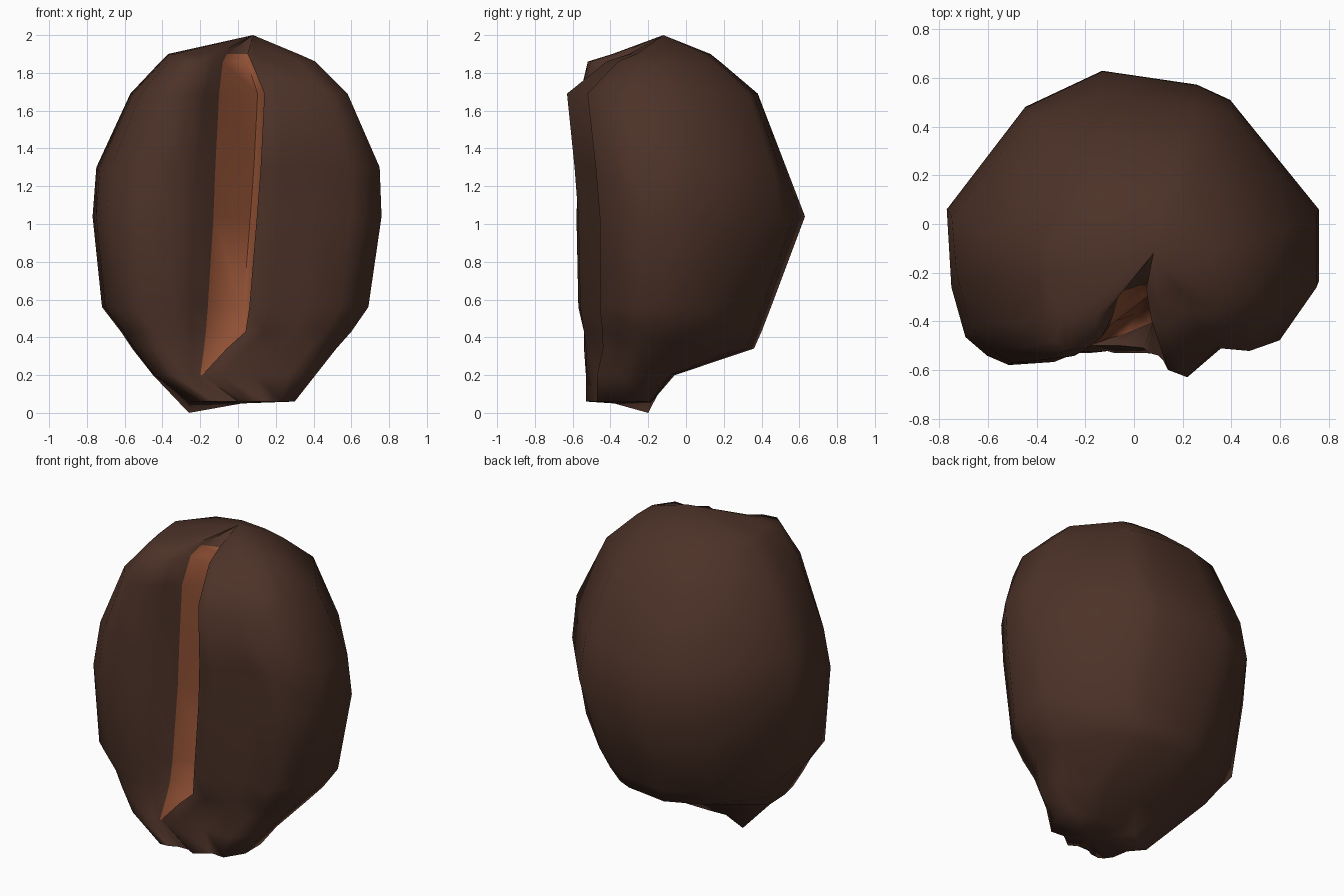
import bpy
import bmesh
import math

cube = bpy.data.objects.get("Cube")
if cube:
    bpy.data.objects.remove(cube)


def make_material(name, colour):
    mat = bpy.data.materials.new(name)
    mat.use_nodes = True
    mat.diffuse_color = (*colour, 1)
    mat.node_tree.nodes["Principled BSDF"].inputs["Base Color"].default_value = (*colour, 1)
    return mat


def lerp(start, end, factor):
    return start + (end - start) * factor


# Cross-sections from bottom to top: height, left and right edge, side depth, back,
# left lobe front, right lobe front, crease left and right, crease floor left and right,
# and a taper that fills the back and slims the left lobe
SECTIONS = [
    (.06, -.26, .30, -.20, -.18, -.53, -.53, -.05, .00, -.50, -.50, 1),
    (.20, -.45, .41, -.20, -.06, -.53, -.53, -.20, -.19, -.50, -.50, 1),
    (.34, -.56, .52, -.03, .36, -.54, -.53, -.18, -.06, -.46, -.43, 1),
    (.43, -.62, .60, .00, .40, -.54, -.54, -.17, .04, -.44, -.37, 1),
    (.56, -.72, .69, .02, .45, -.57, -.56, -.16, .06, -.43, -.32, 1),
    (1.04, -.77, .76, .06, .63, -.58, -.57, -.13, .10, -.42, -.28, 1),
    (1.3, -.75, .75, .03, .53, -.57, -.59, -.12, .12, -.42, -.27, .7),
    (1.69, -.57, .58, -.03, .38, -.56, -.63, -.10, .14, -.42, -.26, .6),
    (1.86, -.41, .41, -.09, .18, -.52, -.42, -.08, .07, -.36, -.25, .6),
    (1.90, -.37, .32, -.10, .13, -.39, -.30, -.06, .05, -.28, -.25, .7),
]
# Outline shapes as fractions of the section size
BACK = [(-1, 0), (-.58, .74), (-.17, 1), (.34, .9), (.52, .79), (1, 0)]
RIGHT_LOBE = [(1, .47), (.76, .82), (.46, .8), (.18, 1)]
LEFT_LOBE = [(.16, .92), (.31, .98), (.6, 1), (.74, .94), (.88, .82), (.97, .5)]
FLOOR_START = len(BACK) + len(RIGHT_LOBE) + 1
FLOOR_COLUMNS = (FLOOR_START, FLOOR_START + 1)


def outline(section):
    (z, left, right, side, back, front_l, front_r,
     crease_l, crease_r, floor_l, floor_r, taper) = section
    pts = [(fx * (right if fx > 0 else -left), lerp(side, back, fy ** taper)) for fx, fy in BACK]
    pts += [(lerp(crease_r, right, fx), lerp(side, front_r, fy)) for fx, fy in RIGHT_LOBE]
    # Overhanging right lip and wall, then the V-shaped crease floor
    lip = front_r + .03
    pts += [(crease_r, lip), (crease_r + .03, lerp(lip, floor_r, .75)),
            (lerp(crease_l, crease_r, .85), floor_r), (crease_l, floor_l)]
    pts += [(lerp(crease_l, left, fx), lerp(side, front_l, fy ** (1 / taper)))
            for fx, fy in LEFT_LOBE]
    return [(x, y, z) for x, y in pts]


# Bean body lofted through the sections
bm = bmesh.new()
rings = [[bm.verts.new(p) for p in outline(s)] for s in SECTIONS]
count = len(rings[0])
# Pointed lower corner the bean rests on
rings[0][0].co.z = 0

for level, (low, high) in enumerate(zip(rings, rings[1:])):
    for i in range(count):
        j = (i + 1) % count
        face = bm.faces.new((low[i], low[j], high[j], high[i]))
        # Crease floor is the lighter colour, except where it closes at the bottom
        if i in FLOOR_COLUMNS and level > 0:
            face.material_index = 1

# Top crown and bottom cap
for ring, tip in ((rings[-1], (.08, -.12, 2)), (rings[0], (.02, -.38, .05))):
    pole = bm.verts.new(tip)
    for i in range(count):
        bm.faces.new((ring[i], ring[(i + 1) % count], pole))

bmesh.ops.recalc_face_normals(bm, faces=bm.faces)
mesh = bpy.data.meshes.new("bean_body")
bm.to_mesh(mesh)
bm.free()
mesh.materials.append(make_material("dark roast brown", (.073, .032, .021)))
mesh.materials.append(make_material("crease rust brown", (.28, .081, .035)))

bean = bpy.data.objects.new("bean_body", mesh)
bpy.context.collection.objects.link(bean)
bpy.ops.object.select_all(action="DESELECT")
bean.select_set(True)
bpy.context.view_layer.objects.active = bean
bpy.ops.object.shade_smooth_by_angle(angle=math.radians(70))
